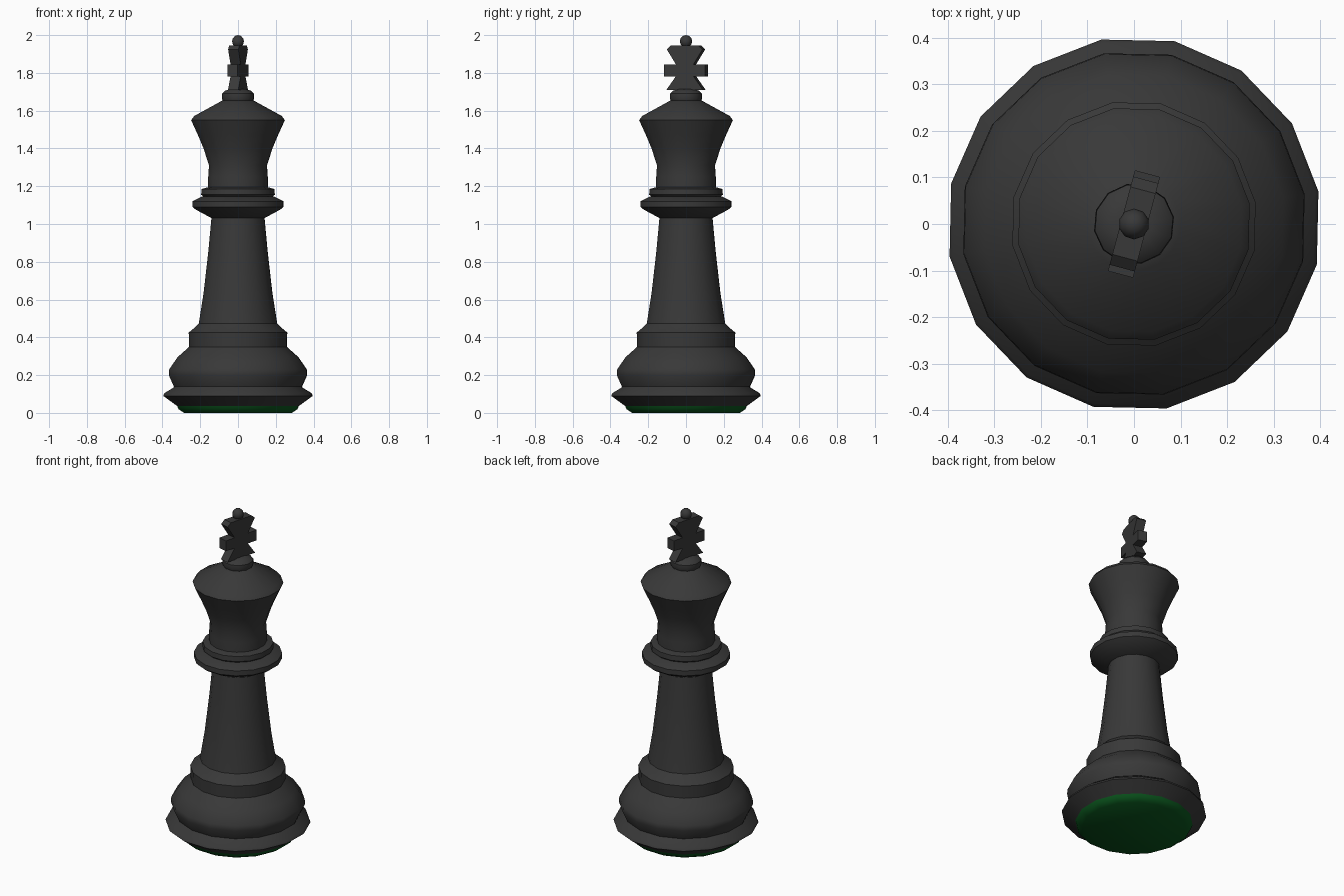
import bpy, bmesh
from math import cos, sin, radians, tau

cube = bpy.data.objects.get("Cube")
if cube:
    bpy.data.objects.remove(cube)


def material(name, rgb):
    m = bpy.data.materials.new(name)
    m.use_nodes = True
    colour = (*rgb, 1)
    m.diffuse_color = colour
    bsdf = m.node_tree.nodes["Principled BSDF"]
    bsdf.inputs["Base Color"].default_value = colour
    bsdf.inputs["Roughness"].default_value = 0.6
    return m


black = material("black_wood", (0.04, 0.04, 0.04))
green = material("green_felt", (0.003, 0.09, 0.012))
PHASE = radians(10)


def finish(name, bm, mat, angle=35):
    bmesh.ops.recalc_face_normals(bm, faces=bm.faces)
    mesh = bpy.data.meshes.new(name)
    bm.to_mesh(mesh)
    bm.free()
    mesh.materials.append(mat)
    ob = bpy.data.objects.new(name, mesh)
    bpy.context.collection.objects.link(ob)
    bpy.ops.object.select_all(action='DESELECT')
    ob.select_set(True)
    bpy.context.view_layer.objects.active = ob
    bpy.ops.object.shade_smooth_by_angle(angle=radians(angle))
    return ob


def lathe(name, profile, mat, sides=16):
    """Turn (radius, height) points about the z axis and cap both ends."""
    bm = bmesh.new()
    rings = []
    for r, z in profile:
        rings.append([bm.verts.new((r * cos(PHASE + tau * i / sides),
                                    r * sin(PHASE + tau * i / sides), z))
                      for i in range(sides)])
    for low, high in zip(rings, rings[1:]):
        for i in range(sides):
            j = (i + 1) % sides
            bm.faces.new((low[i], low[j], high[j], high[i]))
    bm.faces.new(rings[0])
    bm.faces.new(rings[-1])
    return finish(name, bm, mat)


# Felt pad and stepped foot
lathe("felt_pad", [(0.29, 0), (0.32, 0.02), (0.33, 0.045)], green)
lathe("foot_rim", [(0.325, 0.035), (0.402, 0.09), (0.395, 0.105),
                   (0.345, 0.135), (0.335, 0.15)], black)
lathe("base_bulge", [(0.345, 0.14), (0.372, 0.2), (0.37, 0.23),
                     (0.325, 0.295), (0.262, 0.35)], black)
lathe("base_band", [(0.262, 0.345), (0.265, 0.425), (0.235, 0.45),
                    (0.21, 0.475)], black)

# Tapering shaft and double collar
lathe("shaft", [(0.213, 0.46), (0.185, 0.635), (0.16, 0.85),
                (0.142, 1.04)], black)
lathe("collar", [(0.14, 1.03), (0.225, 1.075), (0.245, 1.09),
                 (0.245, 1.12), (0.195, 1.145)], black)
lathe("collar_ring", [(0.18, 1.14), (0.198, 1.155), (0.196, 1.185),
                      (0.16, 1.195)], black)

# Flared head and sloping crown top
lathe("head", [(0.16, 1.19), (0.16, 1.25), (0.156, 1.31), (0.185, 1.4),
               (0.215, 1.47), (0.252, 1.55)], black)
lathe("crown_top", [(0.252, 1.55), (0.235, 1.572), (0.1, 1.645),
                    (0.08, 1.655)], black)
lathe("crown_knob", [(0.08, 1.65), (0.087, 1.665), (0.085, 1.69),
                     (0.07, 1.705), (0.04, 1.715)], black, 12)

# Flared cross, mirrored about its own middle and turned about z
half = [(0.1, 1.71), (0.048, 1.782), (0.112, 1.782), (0.112, 1.845),
        (0.048, 1.845), (0.098, 1.925), (0.075, 1.945)]
outline = half + [(-x, z) for x, z in reversed(half)]
bm = bmesh.new()
front = bm.faces.new([bm.verts.new((x, -0.028, z)) for x, z in outline])
extruded = bmesh.ops.extrude_face_region(bm, geom=[front], use_keep_orig=True)
bmesh.ops.translate(bm, vec=(0, 0.056, 0),
                    verts=[v for v in extruded["geom"]
                           if isinstance(v, bmesh.types.BMVert)])
cross = finish("cross", bm, black, 20)
cross.rotation_euler.z = radians(75)

# Small ball finial
bm = bmesh.new()
bmesh.ops.create_uvsphere(bm, u_segments=10, v_segments=6, radius=0.033)
bmesh.ops.translate(bm, vec=(0, 0, 1.967), verts=bm.verts)
finish("ball_finial", bm, black)
